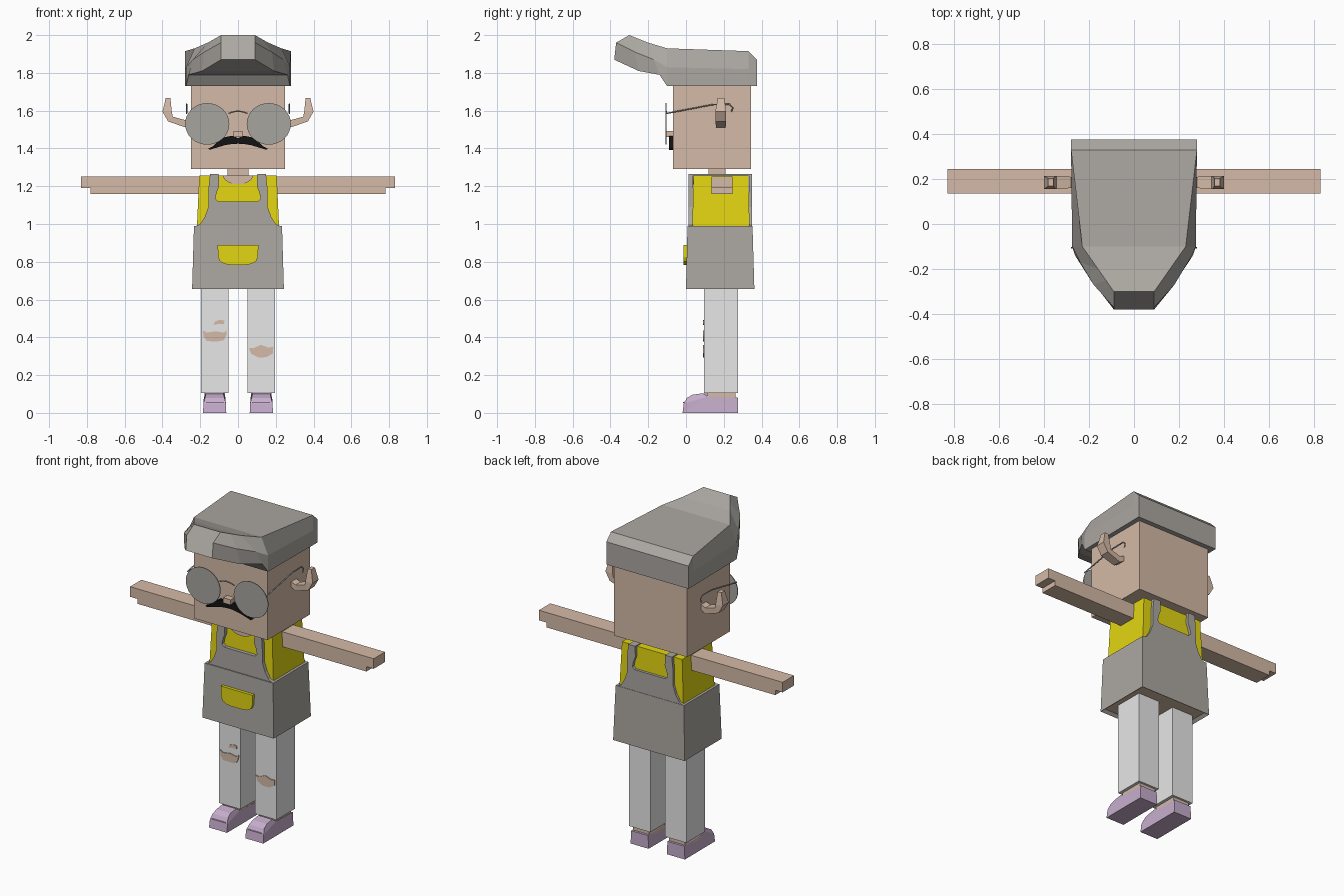
import bpy, bmesh, math
from mathutils import Vector

cube = bpy.data.objects.get("Cube")
if cube:
    bpy.data.objects.remove(cube, do_unlink=True)


def material(name, r, g, b):
    m = bpy.data.materials.new(name)
    m.use_nodes = True
    m.diffuse_color = (r, g, b, 1)
    shader = next(n for n in m.node_tree.nodes if n.type == 'BSDF_PRINCIPLED')
    shader.inputs["Base Color"].default_value = (r, g, b, 1)
    return m


SKIN = material("skin", .66, .49, .385)
YELLOW = material("yellow_cloth", .77, .67, .006)
GREY = material("warm_grey", .41, .39, .36)
LENS = material("lens_grey", .385, .375, .345)
TROUSER = material("pale_grey", .8, .8, .8)
SHOE = material("lilac", .57, .42, .61)
BLACK = material("black", .006, .006, .006)


def finish(name, bm, *mats):
    bmesh.ops.recalc_face_normals(bm, faces=bm.faces)
    me = bpy.data.meshes.new(name)
    bm.to_mesh(me)
    bm.free()
    ob = bpy.data.objects.new(name, me)
    bpy.context.collection.objects.link(ob)
    for m in mats:
        me.materials.append(m)
    return ob


def loft(name, rings, *mats):
    """Skin closed rings of points and cap both ends."""
    bm = bmesh.new()
    loops = [[bm.verts.new(p) for p in ring] for ring in rings]
    n = len(loops[0])
    for a, b in zip(loops, loops[1:]):
        for i in range(n):
            j = (i + 1) % n
            bm.faces.new((a[i], a[j], b[j], b[i]))
    bm.faces.new(loops[0])
    bm.faces.new(loops[-1])
    return finish(name, bm, *mats)


def rect(x0, x1, y0, y1, z):
    return [(x0, y0, z), (x1, y0, z), (x1, y1, z), (x0, y1, z)]


def box(name, x0, x1, y0, y1, z0, z1, mat):
    return loft(name, [rect(x0, x1, y0, y1, z0), rect(x0, x1, y0, y1, z1)], mat)


def plate(name, pts, y0, y1, mat):
    """Extrude an x-z outline along y."""
    return loft(name, [[(x, y, z) for x, z in pts] for y in (y0, y1)], mat)


def symmetric(half):
    return half + [(-x, z) for x, z in reversed(half) if x > 0]


def ellipse(cx, cz, rx, rz, n=32, start=0, sweep=math.tau):
    return [(cx + rx * math.cos(start + sweep * i / n),
             cz + rz * math.sin(start + sweep * i / n)) for i in range(n)]


def wire(name, pts, radius, mat):
    cu = bpy.data.curves.new(name, 'CURVE')
    cu.dimensions = '3D'
    cu.bevel_depth = radius
    cu.bevel_resolution = 1
    sp = cu.splines.new('POLY')
    sp.points.add(len(pts) - 1)
    for p, co in zip(sp.points, pts):
        p.co = (*co, 1)
    cu.materials.append(mat)
    ob = bpy.data.objects.new(name, cu)
    bpy.context.collection.objects.link(ob)


# Head, neck and nose
box("head", -.25, .25, -.07, .345, 1.29, 1.78, SKIN)
box("neck", -.055, .055, .12, .21, 1.24, 1.3, SKIN)
box("nose", -.025, .025, -.108, -.065, 1.46, 1.492, SKIN)

# Swept hair: each station holds top, middle and bottom (y, z, half width)
stations = [
    ((.375, 1.87, .28), (.375, 1.8, .28), (.375, 1.73, .28)),
    ((.33, 1.915, .28), (.33, 1.82, .28), (.33, 1.73, .28)),
    ((-.1, 1.93, .23), (-.1, 1.83, .275), (-.1, 1.73, .275)),
    ((-.2, 1.96, .16), (-.17, 1.87, .24), (-.14, 1.79, .262)),
    ((-.25, 1.98, .125), (-.27, 1.91, .18), (-.25, 1.81, .19)),
    ((-.3, 2.0, .09), (-.37, 1.96, .09), (-.38, 1.87, .09)),
]
loft("hair", [[(w, y, z) for y, z, w in s] + [(-w, y, z) for y, z, w in reversed(s)]
              for s in stations], GREY)

# Moustache
plate("moustache", symmetric([
    (0, 1.455), (.03, 1.467), (.07, 1.46), (.11, 1.435), (.135, 1.41), (.158, 1.4),
    (.15, 1.393), (.12, 1.402), (.07, 1.417), (.03, 1.424), (0, 1.425)]),
    -.09, -.068, BLACK)

# Torso and skin at the neckline
loft("shirt", [rect(-.218, .218, .033, .337, .97),
               rect(-.205, .205, .04, .33, 1.258)], YELLOW)
plate("neckline", ellipse(0, 1.258, .08, .048, 12, math.pi, math.pi) + [(.08, 1.258)],
      .031, .042, SKIN)

# Apron skirt with a recessed skin-coloured underside
skirt = loft("apron_skirt", [rect(-.243, .243, 0, .362, .655),
                             rect(-.233, .233, .008, .352, .99)], GREY, SKIN)
bm = bmesh.new()
bm.from_mesh(skirt.data)
under = [f for f in bm.faces if f.normal.z < -.9]
bmesh.ops.inset_region(bm, faces=under, thickness=.025)
for f in under:
    f.material_index = 1
    bmesh.ops.translate(bm, verts=f.verts, vec=Vector((0, 0, .015)))
bm.to_mesh(skirt.data)
bm.free()

# Apron bibs with straps, front and back
bib = symmetric([(.233, .985), (.2, 1.0), (.175, 1.04), (.157, 1.09), (.155, 1.2),
                 (.148, 1.265), (.102, 1.265), (.1, 1.2), (.112, 1.17),
                 (.12, 1.135), (.105, 1.12)])
plate("front_bib", bib, .014, .036, GREY)
plate("back_bib", bib, .333, .35, GREY)
plate("pocket", symmetric([(.108, .89), (.106, .825), (.095, .802), (.07, .788), (.04, .784)]),
      -.013, .01, YELLOW)

# Paired parts
for side, s in (("left", 1), ("right", -1)):
    box(side + "_shoulder_strap", s * .102, s * .148, .014, .35, 1.257, 1.264, GREY)

    # Arm with a stepped hand
    arm = [(s * .19, 1.16), (s * .78, 1.16), (s * .78, 1.19),
           (s * .83, 1.19), (s * .83, 1.252), (s * .19, 1.252)]
    plate(side + "_arm", arm, .135, .245, SKIN)

    # Hooked ear
    inner = [(.24, 1.575), (.345, 1.568), (.35, 1.59), (.358, 1.668)]
    outer = [(.24, 1.528), (.37, 1.515), (.4, 1.595), (.382, 1.668)]
    inner[0], outer[0] = (.24, 1.565), (.24, 1.535)
    inner[1], outer[1] = (.28, 1.55), (.28, 1.512)
    inner.insert(2, (.345, 1.568))
    outer.insert(2, (.37, 1.543))
    depth = [(.16, .21), (.16, .21), (.155, .213), (.155, .213), (.168, .203)]
    loft(side + "_ear", [[(s * a[0], d[0], a[1]), (s * b[0], d[0], b[1]),
                          (s * b[0], d[1], b[1]), (s * a[0], d[1], a[1])]
                         for a, b, d in zip(inner, outer, depth)], SKIN)

    # Glasses
    plate(side + "_lens", ellipse(s * .163, 1.53, .117, .11), -.108, -.103, LENS)
    wire(side + "_temple", [(s * .272, -.105, 1.585), (s * .272, .14, 1.632),
                            (s * .272, .23, 1.634), (s * .272, .248, 1.615),
                            (s * .272, .24, 1.595)], .004, GREY)

    # Leg, ankle and shoe
    box(side + "_leg", s * .05, s * .195, .095, .275, .105, .69, TROUSER)
    box(side + "_ankle", s * .068, s * .177, .11, .262, .06, .12, SKIN)
    profile = [(-.018, 0, 0), (-.012, .05, .002), (.005, .08, .01), (.035, .096, .014),
               (.09, .104, .014), (.115, .085, .006), (.275, .08, .004), (.275, 0, 0)]
    bm = bmesh.new()
    a = [bm.verts.new((s * (.062 + i), y, z)) for y, z, i in profile]
    b = [bm.verts.new((s * (.185 - i), y, z)) for y, z, i in profile]
    for i in range(len(a)):
        j = (i + 1) % len(a)
        bm.faces.new((a[i], a[j], b[j], b[i]))
    bm.faces.new(a)
    bm.faces.new(b)
    bmesh.ops.triangulate(bm, faces=[f for f in bm.faces if len(f.verts) > 4])
    finish(side + "_shoe", bm, SHOE)
    box(side + "_shoe_seam", s * .075, s * .17, -.016, .0, .052, .057, SHOE)

# Glasses bridge
wire("bridge", [(.05 * t / 4, -.105, 1.597 - .012 * (t / 4) ** 2) for t in range(-4, 5)],
     .004, GREY)

# Skin showing through the torn knees
plate("right_knee_tear", [(-.185, .437), (-.165, .425), (-.12, .432), (-.075, .425),
                          (-.06, .437), (-.062, .41), (-.075, .385), (-.11, .378),
                          (-.165, .38), (-.183, .405)], .09, .098, SKIN)
plate("small_tear", [(-.13, .465), (-.12, .485), (-.095, .493), (-.072, .488),
                     (-.075, .47), (-.1, .472)], .09, .098, SKIN)
plate("left_knee_tear", [(.058, .345), (.08, .342), (.12, .36), (.165, .345), (.187, .35),
                         (.185, .315), (.15, .295), (.11, .293), (.07, .312)],
      .09, .098, SKIN)
